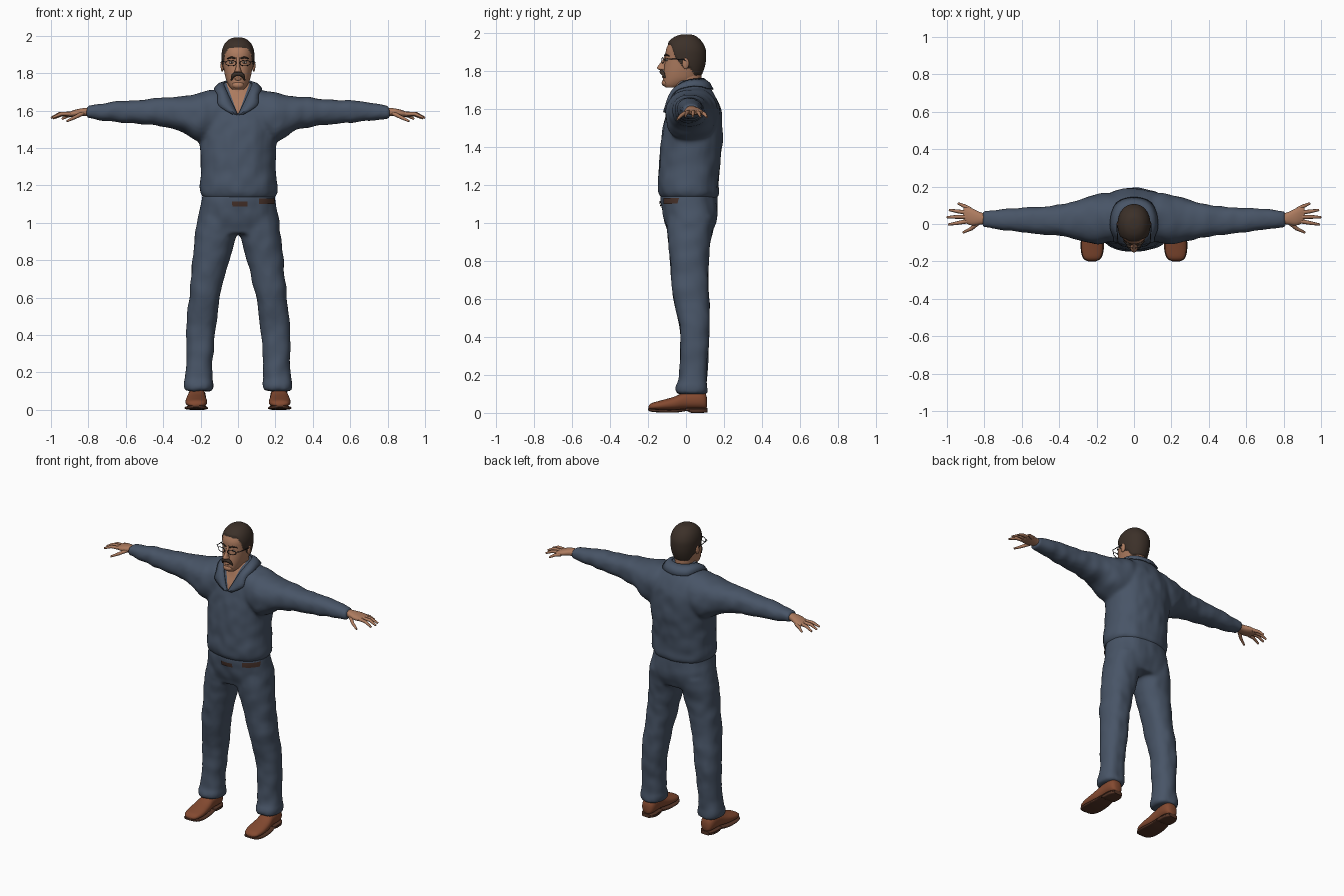
import bpy, bmesh, math
from mathutils import Vector, noise
from mathutils.bvhtree import BVHTree

if "Cube" in bpy.data.objects:
    bpy.data.objects.remove(bpy.data.objects["Cube"])


def material(name, rgb):
    m = bpy.data.materials.new(name)
    m.use_nodes = True
    m.diffuse_color = (*rgb, 1)
    m.node_tree.nodes["Principled BSDF"].inputs["Base Color"].default_value = (*rgb, 1)
    return m


DENIM = material("blue_cloth", (0.065, 0.09, 0.135))
SKIN = material("skin", (0.42, 0.2, 0.115))
HAIR = material("dark_hair", (0.045, 0.03, 0.022))
SHOE = material("tan_leather", (0.23, 0.068, 0.03))
SOLE = material("sole_brown", (0.09, 0.035, 0.02))
BELT = material("belt_brown", (0.06, 0.03, 0.022))
FRAME = material("glasses_black", (0.015, 0.015, 0.018))
EYE = material("eye_white", (0.5, 0.45, 0.4))


def finish(name, bm, *mats):
    me = bpy.data.meshes.new(name)
    bmesh.ops.recalc_face_normals(bm, faces=bm.faces)
    bm.to_mesh(me)
    bm.free()
    for m in mats:
        me.materials.append(m)
    me.shade_smooth()
    me.set_sharp_from_angle(angle=math.radians(50))
    ob = bpy.data.objects.new(name, me)
    bpy.context.collection.objects.link(ob)
    return ob


def spline(rows, steps):
    """Smooth in-between sections through the given ones."""
    pts = [rows[0]] + list(rows) + [rows[-1]]
    out = []
    for i in range(1, len(pts) - 2):
        for k in range(steps):
            t = k / steps
            out.append([0.5 * (2 * b + (c - a) * t + (2 * a - 5 * b + 4 * c - d) * t * t
                               + (3 * b - a - 3 * c + d) * t ** 3)
                        for a, b, c, d in zip(*pts[i - 1:i + 3])])
    return out + [list(rows[-1])]


def loft(bm, rows, axis, side=1, n=32, steps=4, power=2.3):
    """Sections (position, a_min, a_max, b_min, b_max) along an axis."""
    rings = []
    for p, a0, a1, b0, b1 in spline(rows, steps):
        ring = []
        for i in range(n):
            c, s = math.cos(math.tau * i / n), math.sin(math.tau * i / n)
            a = (a0 + a1) / 2 + (a1 - a0) / 2 * math.copysign(abs(c) ** (2 / power), c)
            b = (b0 + b1) / 2 + (b1 - b0) / 2 * math.copysign(abs(s) ** (2 / power), s)
            x, y, z = {"x": (p, a, b), "y": (a, p, b), "z": (a, b, p)}[axis]
            ring.append(bm.verts.new((x * side, y, z)))
        rings.append(ring)
    for r, q in zip(rings, rings[1:]):
        for i in range(n):
            bm.faces.new((r[i], r[(i + 1) % n], q[(i + 1) % n], q[i]))
    bm.faces.new(rings[0])
    bm.faces.new(rings[-1])


def loft_object(name, rows, axis, mat, **kw):
    bm = bmesh.new()
    loft(bm, rows, axis, **kw)
    return finish(name, bm, mat)


def ball(name, loc, size, mat):
    bm = bmesh.new()
    bmesh.ops.create_uvsphere(bm, u_segments=16, v_segments=10, radius=1)
    for v in bm.verts:
        v.co = Vector(loc) + Vector([a * b for a, b in zip(v.co, size)])
    return finish(name, bm, mat)


def tube(name, pts, radii, mat, cyclic=False):
    cu = bpy.data.curves.new(name, "CURVE")
    cu.dimensions, cu.bevel_depth, cu.bevel_resolution = "3D", 1, 2
    cu.use_fill_caps = True
    sp = cu.splines.new("POLY")
    sp.points.add(len(pts) - 1)
    for p, co, r in zip(sp.points, pts, radii):
        p.co, p.radius = (*co, 1), r
    sp.use_cyclic_u, sp.use_smooth = cyclic, True
    cu.materials.append(mat)
    bpy.context.collection.objects.link(bpy.data.objects.new(name, cu))


def cloth(name, bm, *mats):
    """Fuse overlapping lofts into one skin and add soft folds."""
    ob = finish(name, bm, *mats)
    rm = ob.modifiers.new("fuse", "REMESH")
    rm.mode, rm.voxel_size = "VOXEL", 0.011
    sm = ob.modifiers.new("soften", "SMOOTH")
    sm.iterations = 5
    dg = bpy.context.evaluated_depsgraph_get()
    me = bpy.data.meshes.new_from_object(ob.evaluated_get(dg))
    ob.modifiers.clear()
    ob.data = me
    shift = [v.normal * 0.006 * noise.noise(Vector((v.co.x * 17, v.co.y * 9, v.co.z * 13)))
             for v in me.vertices]
    for v, d in zip(me.vertices, shift):
        v.co += d
    me.shade_smooth()
    bm = bmesh.new()
    bm.from_mesh(me)
    return ob, BVHTree.FromBMesh(bm), bm


# Shirt: torso and sleeves
bm = bmesh.new()
loft(bm, [(1.13, -.185, .19, -.125, .16), (1.155, -.2, .207, -.142, .172),
          (1.2, -.203, .21, -.148, .173), (1.3, -.2, .2, -.142, .18),
          (1.42, -.205, .205, -.133, .19), (1.53, -.215, .215, -.115, .191),
          (1.6, -.21, .21, -.1, .183), (1.66, -.18, .18, -.078, .155),
          (1.71, -.12, .12, -.06, .125), (1.75, -.075, .075, -.045, .09)], "z")
for s in (1, -1):
    loft(bm, [(.05, -.08, .15, 1.46, 1.715), (.14, -.1, .165, 1.44, 1.708),
              (.2, -.108, .158, 1.432, 1.695), (.25, -.1, .145, 1.455, 1.684),
              (.31, -.085, .125, 1.492, 1.674), (.42, -.062, .1, 1.518, 1.667),
              (.55, -.05, .09, 1.53, 1.657), (.68, -.035, .08, 1.543, 1.645),
              (.77, -.022, .073, 1.553, 1.632), (.81, -.018, .072, 1.557, 1.627)], "x", s)
shirt, shirt_tree, bm = cloth("shirt", bm, DENIM, SKIN)

# Open neckline cut into the shirt front
OPEN_Z, SLOPE = 1.575, 0.36
for s in (1, -1):
    bmesh.ops.bisect_plane(bm, geom=bm.verts[:] + bm.edges[:] + bm.faces[:],
                           plane_co=(0, 0, OPEN_Z), plane_no=(s, 0, -SLOPE))
for f in bm.faces:
    c = f.calc_center_median()
    f.material_index = int(c.y < 0 and abs(c.x) < SLOPE * (c.z - OPEN_Z))
bm.to_mesh(shirt.data)
bm.free()

# Folded collar resting on the shirt
inner = [(.002, -.108, 1.578), (.03, -.092, 1.635), (.062, -.058, 1.705), (.076, 0, 1.745),
         (.055, .07, 1.757), (0, .092, 1.757)]
outer = [(.03, -.13, 1.585), (.1, -.12, 1.63), (.108, -.06, 1.675), (.12, 0, 1.7),
         (.085, .1, 1.695), (0, .125, 1.69)]
bm = bmesh.new()
strips = []
for a, b in zip(spline(inner, 4), spline(outer, 4)):
    hit, nor, _, _ = shirt_tree.find_nearest(Vector(b))
    low, top = hit + nor * 0.007, Vector(a)
    low.x = max(low.x, 0)
    mid = (low + top) / 2 + nor * 0.008
    mid.x = max(mid.x, 0)
    strips.append([bm.verts.new(p) for p in (top, mid, low)])
strips[-1][1].co.x = strips[-1][2].co.x = 0
for p, q in zip(strips, strips[1:]):
    for i in (0, 1):
        bm.faces.new((p[i], q[i], q[i + 1], p[i + 1]))
collar = finish("collar", bm, DENIM)
collar.modifiers.new("mirror", "MIRROR")
sol = collar.modifiers.new("thickness", "SOLIDIFY")
sol.thickness, sol.offset = 0.009, 0

# Trousers: hips and legs
bm = bmesh.new()
loft(bm, [(.94, -.222, .225, -.095, .135), (1.0, -.22, .222, -.112, .158),
          (1.06, -.21, .21, -.125, .168), (1.12, -.198, .2, -.132, .162),
          (1.16, -.19, .19, -.13, .16)], "z")
for s in (1, -1):
    loft(bm, [(.1, .135, .288, -.052, .112), (.135, .13, .292, -.056, .114),
              (.18, .138, .282, -.038, .11), (.28, .132, .278, -.034, .115),
              (.42, .122, .277, -.032, .125), (.53, .108, .27, -.052, .125),
              (.62, .092, .26, -.07, .12), (.75, .062, .248, -.08, .118),
              (.87, .025, .236, -.09, .125), (.96, .006, .226, -.1, .14),
              (1.03, .004, .21, -.1, .15)], "z", s)
trousers, trouser_tree, bm = cloth("trousers", bm, DENIM)
bm.to_mesh(trousers.data)
bm.free()

# Belt pieces showing below the hem
for name, x0, x1, z0, z1 in (("belt_buckle", -.03, .05, 1.088, 1.114),
                             ("belt_side", .11, .19, 1.1, 1.13)):
    bm = bmesh.new()
    bmesh.ops.create_grid(bm, x_segments=12, y_segments=4, size=1)
    for v in bm.verts:
        p = Vector((x0 + (v.co.x + 1) / 2 * (x1 - x0), -.3, z0 + (v.co.y + 1) / 2 * (z1 - z0)))
        hit, nor, _, _ = trouser_tree.ray_cast(p, Vector((0, 1, 0)))
        if hit is None:
            hit, nor, _, _ = trouser_tree.find_nearest(Vector((p.x, -.06, p.z)))
        v.co = hit + nor * 0.006
    finish(name, bm, BELT)

# Head with the hair marked out above a hairline
LINE = [(-.3, 1.938), (-.078, 1.936), (-.056, 1.87), (-.02, 1.825),
        (.025, 1.81), (.045, 1.775), (.3, 1.765)]


def hairline(y):
    for (y0, z0), (y1, z1) in zip(LINE, LINE[1:]):
        if y <= y1:
            return z0 + (z1 - z0) * (y - y0) / (y1 - y0)


bm = bmesh.new()
loft(bm, [(1.712, -.03, .03, -.108, -.04), (1.728, -.045, .045, -.121, .02),
          (1.755, -.06, .06, -.121, .065), (1.79, -.07, .07, -.118, .082),
          (1.83, -.077, .077, -.113, .095), (1.87, -.081, .081, -.108, .1),
          (1.91, -.081, .081, -.105, .098), (1.945, -.071, .071, -.089, .082),
          (1.97, -.052, .052, -.062, .058), (1.982, -.03, .03, -.032, .035),
          (1.985, -.008, .008, -.008, .012)], "z", n=96, steps=9, power=2.15)
bm.normal_update()
push = [v.normal * max(0, min(.006, (v.co.z - hairline(v.co.y)) * .5)) for v in bm.verts]
for f in bm.faces:
    c = f.calc_center_median()
    f.material_index = int(c.z > hairline(c.y))
for v, d in zip(bm.verts, push):
    v.co += d
finish("head", bm, SKIN, HAIR)
loft_object("neck", [(1.58, -.07, .07, -.082, .06), (1.66, -.058, .058, -.07, .07),
                     (1.73, -.058, .058, -.06, .08), (1.8, -.06, .06, -.06, .08)],
            "z", SKIN, power=2)

# Face: nose, moustache, chin
loft_object("nose", [(1.802, -.014, .014, -.135, -.1), (1.811, -.019, .019, -.152, -.1),
                     (1.825, -.013, .013, -.147, -.1), (1.86, -.009, .009, -.121, -.095),
                     (1.885, -.01, .01, -.11, -.09)], "z", SKIN, n=16, power=2)
ball("chin", (0, -.108, 1.736), (.032, .02, .02), SKIN)
ball("lower_lip", (0, -.117, 1.768), (.02, .009, .007), SKIN)
for s, side in ((1, "left"), (-1, "right")):
    tube(side + "_moustache", [(0, -.128, 1.796), (s * .015, -.128, 1.795),
                               (s * .028, -.12, 1.784), (s * .036, -.11, 1.762)],
         (.011, .012, .01, .004), HAIR)
    tube(side + "_eyebrow", [(s * .014, -.112, 1.879), (s * .035, -.108, 1.885),
                             (s * .058, -.089, 1.878)], (.004, .005, .003), HAIR)
    ball(side + "_eye", (s * .034, -.101, 1.857), (.014, .007, .006), EYE)
    ball(side + "_pupil", (s * .034, -.106, 1.857), (.005, .004, .005), HAIR)
    ball(side + "_ear", (s * .084, -.002, 1.838), (.009, .018, .03), SKIN)

    # Glasses
    ring = [math.tau * i / 20 for i in range(20)]
    tube(side + "_rim", [(s * (.038 + .028 * math.cos(a)),
                          -.128 + .012 * (1 + math.cos(a)) / 2, 1.854 + .015 * math.sin(a))
                         for a in ring], [.002] * 20, FRAME, True)
    tube(side + "_temple", [(s * .066, -.116, 1.86), (s * .086, -.1, 1.863),
                            (s * .092, -.01, 1.858), (s * .088, .008, 1.845)],
         [.0025] * 4, FRAME)

    # Hand
    loft_object(side + "_palm", [(.78, .002, .056, 1.572, 1.615), (.82, -.002, .062, 1.571, 1.614),
                                 (.865, -.008, .083, 1.567, 1.606), (.9, .004, .09, 1.567, 1.594),
                                 (.912, .012, .084, 1.572, 1.588)], "x", SKIN, side=s, n=20)
    for finger, path in (
            ("index", [(.89, .015, 1.582), (.945, .005, 1.582), (.992, -.003, 1.562)]),
            ("middle", [(.89, .038, 1.583), (.955, .038, 1.582), (1.0, .036, 1.56)]),
            ("ring", [(.89, .06, 1.582), (.945, .068, 1.578), (.988, .075, 1.558)]),
            ("little", [(.875, .078, 1.58), (.91, .097, 1.573), (.94, .11, 1.555)]),
            ("thumb", [(.83, .008, 1.585), (.87, -.025, 1.565), (.915, -.046, 1.543)])):
        tube(side + "_" + finger + "_finger", [(s * x, y, z) for x, y, z in path],
             (.012, .01, .006), SKIN)

    # Shoe with sole and heel
    loft_object(side + "_shoe", [(-.197, .205, .245, .022, .036), (-.18, .178, .27, .016, .052),
                                 (-.13, .165, .281, .014, .066), (-.06, .168, .278, .015, .086),
                                 (0, .174, .268, .02, .112), (.07, .172, .266, .02, .118),
                                 (.1, .182, .256, .02, .105), (.11, .2, .24, .03, .08)],
                "y", SHOE, side=s)
    loft_object(side + "_sole", [(-.2, .205, .245, .014, .024), (-.182, .175, .273, .006, .022),
                                 (-.13, .161, .285, .002, .018), (-.05, .165, .281, .002, .018),
                                 (.02, .172, .27, .012, .024), (.08, .17, .268, .012, .024),
                                 (.112, .19, .25, .012, .024)], "y", SOLE, side=s, power=4)
    loft_object(side + "_heel", [(0, .174, .268, .012, .026), (.03, .172, .268, 0, .026),
                                 (.08, .172, .266, 0, .026), (.112, .19, .248, .002, .026)],
                "y", SOLE, side=s, power=5)
